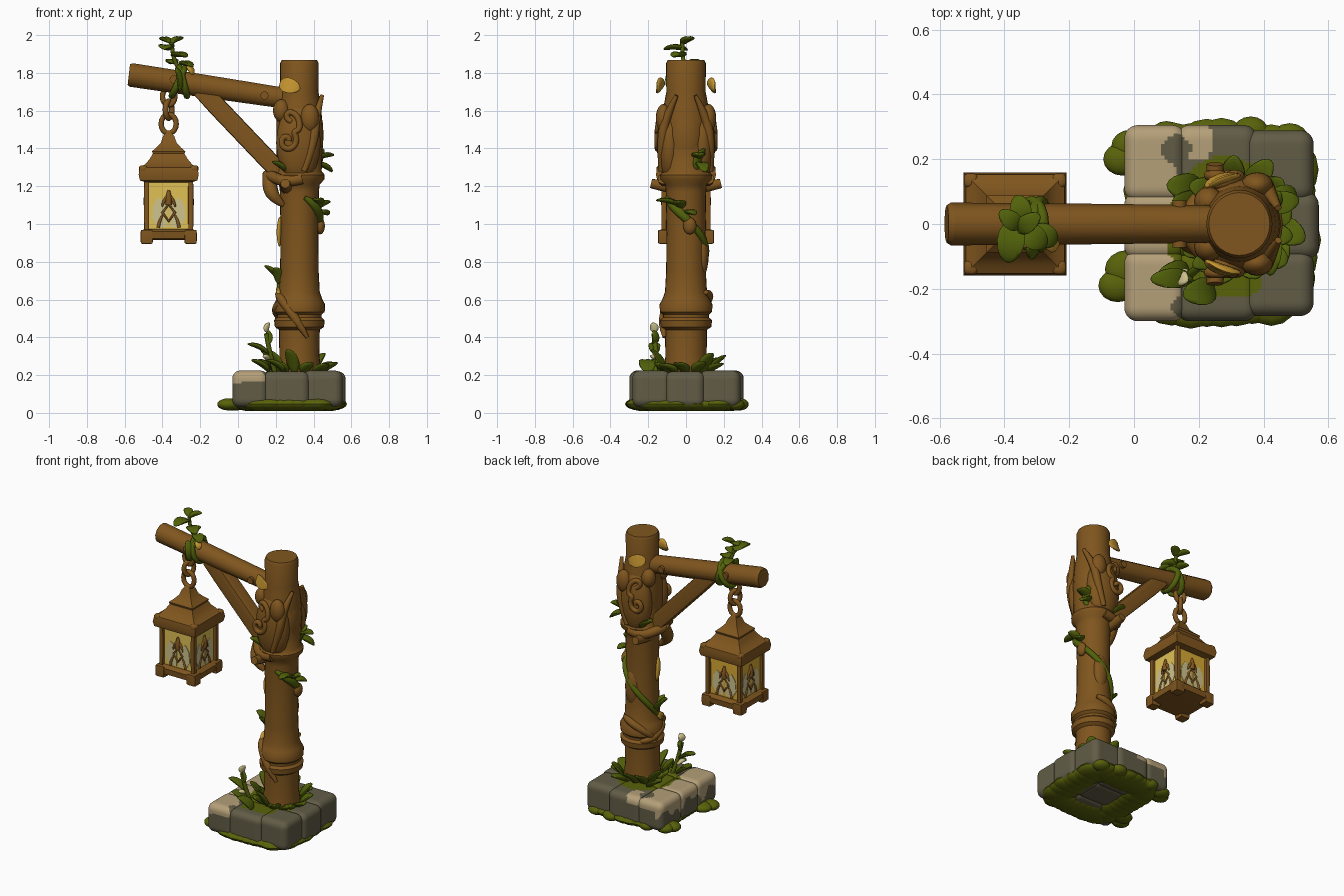
import bpy, bmesh, math, random
from math import sin, cos, pi, radians
from mathutils import Vector, Matrix

random.seed(4)
PX = 0.325  # post centre on x


def material(name, col):
    m = bpy.data.materials.new(name)
    m.diffuse_color = (*col, 1)
    return m


WOOD = material("brown wood", (0.215, 0.092, 0.013))
STONE = material("grey stone", (0.122, 0.108, 0.062))
TAN = material("pale stone", (0.46, 0.35, 0.19))
MOSS = material("moss green", (0.098, 0.122, 0.003))
LEAF = material("leaf green", (0.085, 0.122, 0.003))
GLASS = material("yellow glass", (0.74, 0.53, 0.09))
AMBER = material("amber glass", (0.68, 0.40, 0.035))
CREAM = material("cream glass", (0.62, 0.55, 0.27))
GOLD = material("golden leaf", (0.56, 0.30, 0.03))


def finish(name, me, mats, angle=42):
    for m in mats:
        me.materials.append(m)
    me.shade_smooth()
    me.set_sharp_from_angle(angle=radians(angle))
    ob = bpy.data.objects.new(name, me)
    bpy.context.collection.objects.link(ob)
    return ob


def from_bm(name, bm, *mats, angle=42):
    bmesh.ops.recalc_face_normals(bm, faces=bm.faces[:])
    me = bpy.data.meshes.new(name)
    bm.to_mesh(me)
    bm.free()
    return finish(name, me, mats, angle)


def tube(name, pts, r, mat, radii=None, cyclic=False):
    cu = bpy.data.curves.new(name, 'CURVE')
    cu.dimensions = '3D'
    cu.bevel_depth, cu.bevel_resolution, cu.use_fill_caps = r, 3, True
    cu.resolution_u = 5
    sp = cu.splines.new('NURBS' if len(pts) > 2 and not cyclic else 'POLY')
    sp.points.add(len(pts) - 1)
    for i, p in enumerate(pts):
        sp.points[i].co = (*p, 1)
        sp.points[i].radius = radii[i] if radii else 1
    sp.use_cyclic_u = cyclic
    sp.use_endpoint_u = True
    sp.order_u = min(3, len(pts))
    tmp = bpy.data.objects.new(name + "_path", cu)
    bpy.context.collection.objects.link(tmp)
    me = bpy.data.meshes.new_from_object(tmp.evaluated_get(bpy.context.evaluated_depsgraph_get()))
    bpy.data.objects.remove(tmp)
    me.materials.clear()
    return finish(name, me, [mat], 60)


def lathe(bm, profile, centre, segs, turn=0.0, sy=1.0):
    rings = [[bm.verts.new((centre[0] + r * cos(turn + 2 * pi * i / segs),
                            centre[1] + sy * r * sin(turn + 2 * pi * i / segs), z))
              for i in range(segs)] for r, z in profile]
    for a, b in zip(rings, rings[1:]):
        for i in range(segs):
            j = (i + 1) % segs
            bm.faces.new((a[i], a[j], b[j], b[i]))
    bm.faces.new(rings[0][::-1])
    bm.faces.new(rings[-1])


def rounded_box(bm, half, loc, r, cuts=6, rot=Matrix()):
    part = bmesh.new()
    bmesh.ops.create_cube(part, size=2)
    bmesh.ops.subdivide_edges(part, edges=part.edges[:], cuts=cuts, use_grid_fill=True)
    for v in part.verts:
        p = Vector([v.co[i] * half[i] for i in range(3)])
        q = Vector([max(-(half[i] - r), min(half[i] - r, p[i])) for i in range(3)])
        v.co = Vector(loc) + rot.to_3x3() @ (q + (p - q).normalized() * r)
    me = bpy.data.meshes.new("part")
    part.to_mesh(me)
    part.free()
    bm.from_mesh(me)
    bpy.data.meshes.remove(me)


def blob(bm, loc, scale):
    bmesh.ops.create_uvsphere(bm, u_segments=16, v_segments=10, radius=1,
                              matrix=Matrix.Translation(loc) @ Matrix.Diagonal((*scale, 1)))


def leaf(bm, base, tip, width, curl=0.2, up=(0, 0, 1)):
    d = Vector(tip) - Vector(base)
    L = d.length
    x = d.normalized()
    z = Vector(up) - x * x.dot(Vector(up))
    if z.length < 0.05:
        z = x.orthogonal()
    z.normalize()
    y = z.cross(x)
    for v in bmesh.ops.create_uvsphere(bm, u_segments=10, v_segments=8, radius=1)['verts']:
        t = (v.co.z + 1) / 2
        w = v.co.x * width / 2 * (1.1 - 0.2 * t)
        h = v.co.y * 0.013 + abs(w) * 0.25 + curl * L * 4 * t * (1 - t) * 0.5
        v.co = Vector(base) + x * t * L + y * w + z * h


def around(deg, r, z):
    a = radians(deg)
    return (PX + r * cos(a), r * sin(a), z)


# Stone plinth of rounded blocks, coloured by position
bm = bmesh.new()
xs, ys = [(-0.03, 0.16), (0.13, 0.38), (0.34, 0.57)], [(-0.3, -0.08), (-0.11, 0.1), (0.07, 0.305)]
for i, (x0, x1) in enumerate(xs):
    for j, (y0, y1) in enumerate(ys):
        e = 0.016 if i == 2 and j != 1 else 0
        lo, hi = (y0 + e if j == 0 else y0), (y1 - e if j == 2 else y1)
        rounded_box(bm, ((x1 - e - x0) / 2, (hi - lo) / 2, 0.097),
                    ((x0 + x1 - e) / 2, (lo + hi) / 2, 0.127 - 0.004 * ((i + j) % 2)), 0.042, 19)
for f in bm.faces:
    c = f.calc_center_median()
    wig = 0.018 * sin(27 * c.x + 3) * cos(24 * c.y) + 0.012 * sin(55 * c.y)
    if c.z > 0.17 and math.hypot((c.x - 0.28) / 0.175, (c.y + 0.005) / 0.23) < 1 + 5 * wig:
        f.material_index = 2
    elif c.z > 0.17 and c.x < 0.13 + wig + (0.11 if c.y > 0.2 else 0) and math.hypot(c.x - 0.13, c.y - 0.23) > 0.045:
        f.material_index = 1
    elif c.x < 0.02 and c.z > 0.14 + 2 * wig:
        f.material_index = 1
from_bm("stone_plinth", bm, STONE, TAN, MOSS)

# Moss skirt under the plinth
bm = bmesh.new()
for k in range(28):
    a = 2 * pi * k / 28
    s = 1 / max(abs(cos(a)), abs(sin(a))) ** 0.85
    blob(bm, (0.27 + 0.2 * s * cos(a), 0.217 * s * sin(a), 0.047),
         (0.104 + random.uniform(-0.012, 0.004), 0.106 + random.uniform(-0.012, 0.006), 0.038))
for x, y, r in [(-0.035, 0.2, 0.06), (-0.05, -0.19, 0.06), (-0.01, 0.24, 0.06), (-0.02, -0.14, 0.07),
                (0.36, 0.285, 0.055), (0.1, 0.275, 0.05), (0.48, 0.26, 0.06)]:
    blob(bm, (x, y, 0.045), (r, r * 0.85, 0.032))
from_bm("moss_skirt", bm, MOSS)

# Main post with collars
bm = bmesh.new()
lathe(bm, [(0.118, 0.12), (0.113, 0.24), (0.106, 0.3), (0.108, 0.44), (0.13, 0.455), (0.134, 0.49), (0.118, 0.505),
           (0.118, 0.52), (0.134, 0.535), (0.136, 0.575), (0.122, 0.6), (0.108, 0.64), (0.102, 0.75), (0.1, 0.95),
           (0.103, 1.17), (0.108, 1.21), (0.132, 1.235), (0.134, 1.26), (0.118, 1.28), (0.122, 1.4), (0.122, 1.54), (0.112, 1.64),
           (0.101, 1.7), (0.102, 1.85), (0.094, 1.868)], (PX, 0), 28, sy=1.03)
from_bm("post", bm, WOOD)

# Carved swellings at the head of the post
bm = bmesh.new()
for s in (-1, 1):
    blob(bm, (0.32, s * 0.085, 1.43), (0.118, 0.07, 0.21))
    blob(bm, (0.38, s * 0.12, 1.56), (0.05, 0.04, 0.075))
    blob(bm, (0.23, s * 0.07, 1.6), (0.045, 0.045, 0.06))
blob(bm, (0.375, 0, 1.47), (0.078, 0.1, 0.21))
blob(bm, (0.34, 0.085, 0.84), (0.05, 0.035, 0.12))
blob(bm, (0.435, 0.02, 0.99), (0.025, 0.035, 0.045))
from_bm("carved_head", bm, WOOD)
for s in (-1, 1):
    scroll = [(0.26 + (0.01 + 0.0038 * k) * cos(0.6 * k), s * 0.15, 1.44 + (0.012 + 0.004 * k) * sin(0.6 * k))
              for k in range(13)]
    scroll += [(0.33, s * 0.15, 1.5), (0.32, s * 0.14, 1.57), (0.27, s * 0.125, 1.6), (0.25, s * 0.12, 1.56), (0.285, s * 0.13, 1.54)]
    tube("scroll", scroll, 0.016, WOOD)
    tube("petal_rim", [(0.35, s * 0.13, 1.28), (0.4, s * 0.13, 1.42), (0.41, s * 0.11, 1.56), (0.445, s * 0.05, 1.68)],
         0.026, WOOD, [0.6, 1, 1, 0.4])
    tube("branch_stub", [(0.26, s * 0.03, 1.19), (0.25, s * 0.12, 1.2), (0.25, s * 0.185, 1.215)], 0.032, WOOD, [1.1, 1, 0.8])
    tube("knot_strap", [(0.34, s * 0.12, 1.24), (0.26, s * 0.12, 1.22), (0.18, s * 0.06, 1.25), (0.165, 0, 1.26)], 0.03, WOOD)
tube("knot_tail", [(0.165, 0, 1.27), (0.165, -0.04, 1.2), (0.19, -0.07, 1.14), (0.24, -0.06, 1.1)], 0.034, WOOD, [1, 1.2, 1, 0.4])

# Roots twisting over the lower post
for name, a0, a1, z0, z1 in [("root_front", 195, 290, 0.63, 0.4), ("root_left", 120, 225, 0.5, 0.6),
                             ("root_back", 60, 170, 0.64, 0.5)]:
    tube(name, [around(a0 + (a1 - a0) * k / 7, 0.122, z0 + (z1 - z0) * (k / 7) ** 1.5) for k in range(8)], 0.024, WOOD,
         [0.5, 0.9, 1, 1, 1, 1, 0.8, 0.4])

# Beam, brace and pegs
tube("beam", [(-0.578, 0, 1.7905), (-0.565, 0, 1.789), (-0.564, 0, 1.7888), (-0.1, 0, 1.7185), (0.3, 0, 1.658)], 0.066, WOOD,
     [0.88, 1, 1, 0.95, 0.86])
bm = bmesh.new()
d = Vector((0.4, 0, -0.42))
rounded_box(bm, (d.length / 2 + 0.03, 0.048, 0.05), (0.02, 0, 1.485), 0.012, 4, Matrix.Rotation(math.atan2(0.42, 0.4), 4, 'Y'))
from_bm("brace", bm, WOOD)
for x, z in ((0.14, 1.68), (-0.34, 1.765)):
    tube("peg", [(x, -0.072, z), (x, 0.072, z)], 0.022, WOOD)

# Lantern roof, base and frame
LX = -0.367
bm = bmesh.new()
q = [(0.118, 1.22), (0.152, 1.23), (0.159, 1.262), (0.152, 1.3), (0.125, 1.315), (0.1, 1.345), (0.084, 1.372), (0.088, 1.385),
     (0.065, 1.405), (0.042, 1.43), (0.03, 1.465), (0.012, 1.488)]
lathe(bm, [(r * 2 ** 0.5, z) for r, z in q], (LX, 0), 4, pi / 4)
from_bm("lantern_roof", bm, WOOD, angle=30)
bm = bmesh.new()
lathe(bm, [(r * 2 ** 0.5, z) for r, z in [(0.1, 0.915), (0.143, 0.922), (0.147, 0.96), (0.125, 0.974)]], (LX, 0), 4, pi / 4)
for sx in (-1, 1):
    for sy in (-1, 1):
        rounded_box(bm, (0.033, 0.033, 0.038), (LX + sx * 0.116, sy * 0.116, 0.932), 0.008, 3)
        rounded_box(bm, (0.014, 0.014, 0.14), (LX + sx * 0.117, sy * 0.117, 1.1), 0.005, 3)
        rounded_box(bm, (0.022, 0.022, 0.018), (LX + sx * 0.136, sy * 0.134, 1.292), 0.014, 3)
from_bm("lantern_frame", bm, WOOD, angle=30)
bm = bmesh.new()
rounded_box(bm, (0.114, 0.114, 0.14), (LX, 0, 1.1), 0.004, 1)
bm.normal_update()
for f in bm.faces:
    f.material_index = 1 if f.normal.x < -0.5 or f.normal.y > 0.5 else 0
from_bm("lantern_glass", bm, GLASS, AMBER, angle=30)

# Cream inlays and tracery on all four panes
bm = bmesh.new()
for k in range(4):
    R = Matrix.Translation((LX, 0, 0)) @ Matrix.Rotation(k * pi / 2, 4, 'Z')
    for s in (-1, 1):
        pane = [(0.01, 0.985), (0.06, 0.985), (0.088, 1.03), (0.082, 1.1), (0.055, 1.14), (0.01, 1.11)]
        vs = [[bm.verts.new(R @ Vector((s * x, y, z))) for x, z in pane] for y in (-0.113, -0.117)]
        bm.faces.new(vs[1])
        for i in range(6):
            j = (i + 1) % 6
            bm.faces.new((vs[0][i], vs[0][j], vs[1][j], vs[1][i]))
    P = lambda x, z: R @ Vector((x, -0.116, z))
    tube("tracery_loop", [P(0, 1.105), P(0.033, 1.06), P(0, 1.015), P(-0.033, 1.06)], 0.008, WOOD, cyclic=True)
    tube("tracery_stem", [P(0, 1.1), P(0, 1.135), P(0, 1.18)], 0.021, WOOD, [0.8, 1, 0.3])
    for s in (-1, 1):
        tube("tracery_foot", [P(s * 0.03, 1.05), P(s * 0.05, 1.02), P(s * 0.055, 0.98)], 0.009, WOOD, [0.5, 1, 1])
        tube("tracery_arm", [P(s * 0.01, 1.14), P(s * 0.03, 1.12), P(s * 0.035, 1.09)], 0.01, WOOD, [1, 1, 0.4])
from_bm("cream_inlay", bm, CREAM)

# Chain links
for i, (z, r, h) in enumerate([(1.53, 0.04, 0.05), (1.605, 0.034, 0.045), (1.675, 0.033, 0.045)]):
    ring = [(r * cos(2 * pi * k / 16), h * sin(2 * pi * k / 16)) for k in range(16)]
    flat = i % 2 == 0
    tube("chain_link", [(LX + (a if flat else a * 0.5), 0 if flat else a * 0.85, z + b) for a, b in ring], 0.015, WOOD, cyclic=True)

# Climbing vine, beam wrap and sprig stems
tube("climbing_vine", [around(-75 + 265 * k / 14, 0.106, 1.14 - 0.5 * (k / 14) ** 1.2) for k in range(15)], 0.017, LEAF,
     [0.6, 1.2, 1.5, 1.5, 1.4] + [1.1] * 9 + [0.5])
for x, dx in ((-0.315, 0.035), (-0.29, -0.02)):
    tube("beam_wrap", [(x + dx * sin(2 * pi * k / 16), 0.07 * cos(2 * pi * k / 16), 1.754 + 0.075 * sin(2 * pi * k / 16))
                       for k in range(16)], 0.018, LEAF, cyclic=True)
tube("sprig_stem", [(-0.3, 0, 1.8), (-0.35, -0.02, 1.87), (-0.35, -0.02, 1.96)], 0.011, LEAF)
tube("sprout_stem", [(0.2, -0.13, 0.2), (0.17, -0.16, 0.3), (0.15, -0.17, 0.42)], 0.013, LEAF)

# Leaves on the beam, the post and around the foot
bm = bmesh.new()
for base, tip, w in [
        ((-0.36, -0.02, 1.95), (-0.29, 0.03, 1.985), 0.06), ((-0.35, -0.01, 1.955), (-0.415, 0.04, 1.98), 0.06),
        ((-0.37, 0.01, 1.92), (-0.39, -0.12, 1.925), 0.09), ((-0.35, -0.01, 1.89), (-0.27, -0.07, 1.885), 0.08),
        ((-0.34, 0, 1.85), (-0.36, 0.09, 1.85), 0.07), ((-0.31, -0.01, 1.85), (-0.24, -0.06, 1.83), 0.075),
        ((-0.33, -0.07, 1.83), (-0.31, -0.085, 1.7), 0.05),
        ((0.41, 0.06, 1.34), (0.51, 0.075, 1.365), 0.075), ((0.41, 0.07, 1.32), (0.5, 0.1, 1.275), 0.07),
        ((0.42, 0.06, 1.28), (0.45, 0.1, 1.4), 0.07), ((0.26, 0.1, 1.27), (0.17, 0.12, 1.34), 0.08),
        ((0.25, -0.1, 1.28), (0.18, -0.13, 1.33), 0.06),
        ((0.43, -0.02, 1.09), (0.42, -0.16, 1.125), 0.065), ((0.42, -0.03, 1.08), (0.49, -0.04, 1.12), 0.07),
        ((0.43, 0, 1.06), (0.48, 0.05, 1.05), 0.065),
        ((0.22, 0.01, 0.69), (0.14, 0.0, 0.78), 0.085), ((0.22, 0, 0.68), (0.2, -0.06, 0.77), 0.06),
        ((0.165, -0.165, 0.31), (0.05, -0.17, 0.365), 0.065), ((0.155, -0.17, 0.36), (0.155, -0.17, 0.44), 0.05)]:
    leaf(bm, base, tip, w)
for k in range(14):
    a = 25 + 360 * k / 14
    r, h = random.uniform(0.175, 0.225), random.uniform(0.25, 0.34)
    leaf(bm, around(a, 0.115, 0.21), around(a + random.uniform(-15, 15), r, h), random.uniform(0.075, 0.1), 0.12)
for x, y in ((0.12, -0.15), (0.15, 0.11), (0.2, -0.2)):
    leaf(bm, (x + 0.05, y, 0.21), (x - 0.05, y * 1.1, 0.28), 0.09)
from_bm("leaves", bm, LEAF, angle=60)

# Golden leaves and the pale sprout tip
bm = bmesh.new()
for s in (-1, 1):
    leaf(bm, (0.22, s * 0.112, 1.745), (0.33, s * 0.15, 1.715), 0.085, 0.1, (0.3, s, 0))
leaf(bm, (0.215, 0.0, 0.66), (0.225, -0.07, 0.61), 0.05, 0.1, (-1, 0, 0))
leaf(bm, (0.223, -0.02, 1.04), (0.22, 0.0, 0.88), 0.035, 0.05, (-1, 0, 0))
leaf(bm, (-0.27, -0.05, 1.835), (-0.24, -0.075, 1.79), 0.045)
from_bm("golden_leaves", bm, GOLD, angle=60)
bm = bmesh.new()
leaf(bm, (0.153, -0.17, 0.425), (0.165, -0.175, 0.478), 0.05)
leaf(bm, (0.165, -0.14, 0.275), (0.135, -0.19, 0.3), 0.035)
from_bm("sprout_tip", bm, CREAM, angle=60)
